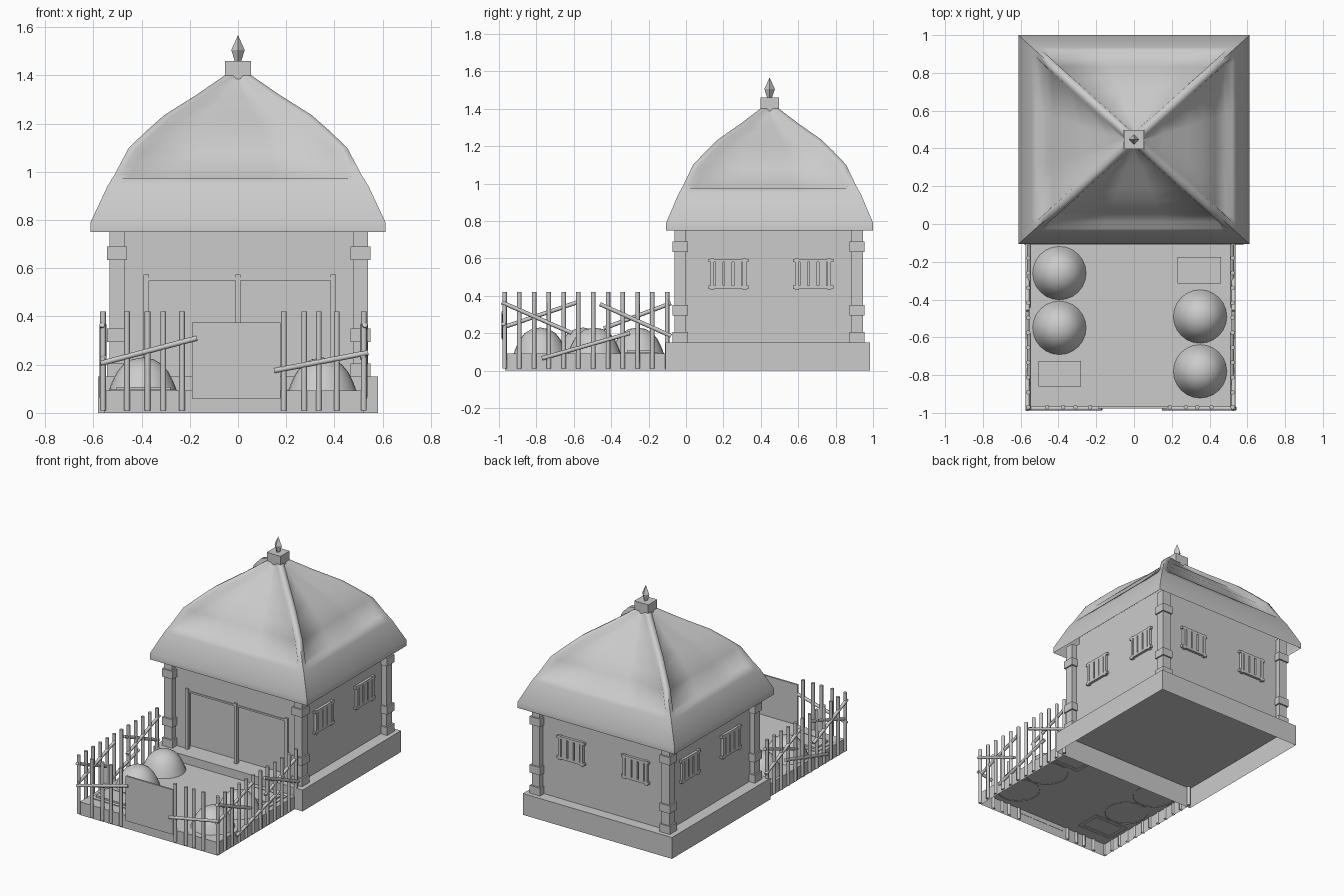
import bpy, bmesh, math
from mathutils import Vector

if "Cube" in bpy.data.objects:
    bpy.data.objects.remove(bpy.data.objects["Cube"])


def finish(name, bm, smooth=None, normals=True):
    if normals:
        bmesh.ops.remove_doubles(bm, verts=bm.verts, dist=0.0005)
        bmesh.ops.recalc_face_normals(bm, faces=bm.faces)
    me = bpy.data.meshes.new(name)
    bm.to_mesh(me)
    bm.free()
    ob = bpy.data.objects.new(name, me)
    bpy.context.collection.objects.link(ob)
    if smooth:
        bpy.context.view_layer.objects.active = ob
        ob.select_set(True)
        bpy.ops.object.shade_smooth_by_angle(angle=math.radians(smooth))
        ob.select_set(False)
    return ob


def boxes(name, specs, open_bottom=False, open_top=False):
    """Each spec is (x0, x1, y0, y1, z0, z1)."""
    bm = bmesh.new()
    for x0, x1, y0, y1, z0, z1 in specs:
        vs = bmesh.ops.create_cube(bm, size=1)['verts']
        for v in vs:
            v.co = Vector(((x0 + x1) / 2 + v.co.x * (x1 - x0),
                           (y0 + y1) / 2 + v.co.y * (y1 - y0),
                           (z0 + z1) / 2 + v.co.z * (z1 - z0)))
    bm.normal_update()
    drop = [f for f in bm.faces if (open_bottom and f.normal.z < -.9) or (open_top and f.normal.z > .9)]
    bmesh.ops.delete(bm, geom=drop, context='FACES_ONLY')
    return finish(name, bm, normals=False)


def rods(name, segments, r, sides=8):
    bm = bmesh.new()
    for a, b in segments:
        a, b = Vector(a), Vector(b)
        d = b - a
        vs = bmesh.ops.create_cone(bm, cap_ends=True, segments=sides, radius1=r,
                                   radius2=r, depth=d.length)['verts']
        q = d.to_track_quat('Z', 'Y')
        for v in vs:
            v.co = q @ v.co + (a + b) / 2
    return finish(name, bm, 50)


# Ground slabs, hollow underneath
boxes("foundation", [(-.58, .58, -.11, .985, 0, .15)], open_bottom=True)
boxes("yard", [(-.555, .52, -.968, -.11, 0, .092)], open_bottom=True)

# Walls, with a shallow recess across the front
CY = .447
boxes("walls", [(-.5, .5, .03, .91, .15, .85)], True, True)
boxes("front_wall", [(-.5, -.39, -.02, .03, .15, .80), (.39, .5, -.02, .03, .15, .80),
                     (-.39, .39, -.02, .03, .56, .80)])
boxes("doorway_posts", [(x - .011, x + .011, -.03, -.005, .15, .575) for x in (-.38, 0, .395)])
boxes("doorway_rail", [(-.39, .39, -.025, -.005, .55, .562)])

# Corner posts and their blocks
posts, blocks = [], []
for x in (-.502, .508):
    for y in (-.03, .914):
        posts.append((x - .031, x + .031, y - .031, y + .031, .15, .80))
        for z0, z1 in ((.15, .205), (.295, .35), (.635, .69)):
            blocks.append((x - .041, x + .041, y - .041, y + .041, z0, z1))
boxes("corner_posts", posts)
boxes("corner_post_blocks", blocks)

# Barred windows: (along0, along1, height0, height1)
bars = [(-.108, .108, .580, .597), (-.108, .108, .437, .454),
        (-.096, -.076, .43, .60), (.076, .096, .43, .60)]
bars += [(c - .02, c + .02, .454, .580) for c in (-.05, 0, .05)]
win = []
for a0, a1, z0, z1 in bars:
    for c in (.227, .68):
        for s in (-1, 1):
            xs = sorted((s * .495, s * .518))
            win.append((xs[0], xs[1], c + a0, c + a1, z0, z1))
    for c in (-.25, .25):
        win.append((c + a0, c + a1, .905, .928, z0, z1))
boxes("window_bars", win)

# Roof: curved hipped shell with softly sunken panels between raised hips
prof = [(1.0, .75), (1.0, .79), (.885, .94), (.85, .975), (.835, .99), (.74, 1.10),
        (.62, 1.17), (.50, 1.235), (.28, 1.32), (.09, 1.40)]
HX, HY = .612, .553
bm = bmesh.new()
for side in range(4):
    ha, hb = (HX, HY) if side % 2 == 0 else (HY, HX)
    rows = []
    for i, (f, z) in enumerate(prof):
        p, n = prof[max(i - 1, 0)], prof[min(i + 1, len(prof) - 1)]
        t = Vector(((n[0] - p[0]) * hb, n[1] - p[1])).normalized()
        d = 0 if i < 4 else (.03 if i < 9 else .01)
        a, b = ha * f, hb * f
        e = max(a - .035, .004)
        e2 = max(e - .028, .002)
        row = []
        for u, sunk in ((-a, 0), (-e, 0), (-e2, 1), (-e2 / 3, 1), (e2 / 3, 1), (e2, 1), (e, 0), (a, 0)):
            out = b - sunk * d * t.y
            h = z + sunk * d * t.x
            x, y = {0: (u, -out), 1: (out, u), 2: (-u, out), 3: (-out, -u)}[side]
            row.append(bm.verts.new((x, y + CY, h)))
        rows.append(row)
    for r0, r1 in zip(rows, rows[1:]):
        for j in range(7):
            bm.faces.new((r0[j], r0[j + 1], r1[j + 1], r1[j]))
finish("roof", bm, 75)

# Finial
boxes("finial_base", [(-.054, .054, CY - .05, CY + .05, 1.385, 1.46)])
bm = bmesh.new()
rings = []
for r, z in ((.012, 1.455), (.028, 1.505), (.001, 1.565)):
    rings.append([bm.verts.new((r * math.cos(k * math.pi / 2), CY + r * math.sin(k * math.pi / 2), z))
                  for k in range(4)])
for r0, r1 in zip(rings, rings[1:]):
    for k in range(4):
        bm.faces.new((r0[k], r0[k - 3], r1[k - 3], r1[k]))
finish("finial_spike", bm)

# Fence stakes: front row and both sides
FY, XL, XR = -.97, -.56, .522
stakes = [((x, FY, .01), (x, FY, .42)) for x in
          (-.56, -.46, -.375, -.31, -.232, .19, .275, .335, .41, .522)]
for x in (XL, XR):
    for i in range(1, 12):
        y = FY + i * .079
        stakes.append(((x, y, .01), (x, y, .42)))
rods("fence_stakes", stakes, .012)

# Slanting fence rails
rails = [((-.57, FY - .006, .205), (-.17, FY - .006, .31)),
         ((.15, FY - .006, .175), (.54, FY - .006, .25))]
for x, s in ((XL, -1), (XR, 1)):
    for y0, z0, y1, z1, o in ((-.985, .365, -.61, .20, .004), (-.98, .23, -.58, .365, -.004),
                              (-.77, .065, -.30, .20, .004), (-.46, .355, -.08, .185, .004),
                              (-.44, .225, -.08, .36, -.004)):
        rails.append(((x + s * o, y0, z0), (x + s * o, y1, z1)))
rods("fence_rails", rails, .011)

# Gate panel
boxes("gate", [(-.19, .177, FY - .008, FY + .004, .06, .375)])

# Rounded mounds in the yard
bm = bmesh.new()
for cx, cy in ((-.395, -.26), (-.395, -.55), (.35, -.49), (.35, -.78)):
    rings = []
    for r, z in ((.143, .088), (.127, .13), (.108, .168), (.082, .20), (.045, .222)):
        rings.append([bm.verts.new((cx + r * math.cos(k * math.pi / 12),
                                    cy + r * math.sin(k * math.pi / 12), z)) for k in range(24)])
    for r0, r1 in zip(rings, rings[1:]):
        for k in range(24):
            bm.faces.new((r0[k - 1], r0[k], r1[k], r1[k - 1]))
    top = bm.verts.new((cx, cy, .23))
    for k in range(24):
        bm.faces.new((rings[-1][k - 1], rings[-1][k], top))
finish("mounds", bm, 60)

# Low stepped beds
beds = []
for x0, x1, y0, y1 in ((-.53, -.255, -.885, -.70), (.205, .485, -.34, -.15)):
    beds += [(x0, x1, y0, y1, .09, .097), (x0 + .025, x1 - .025, y0 + .025, y1 - .025, .09, .108)]
boxes("garden_beds", beds, open_bottom=True)
